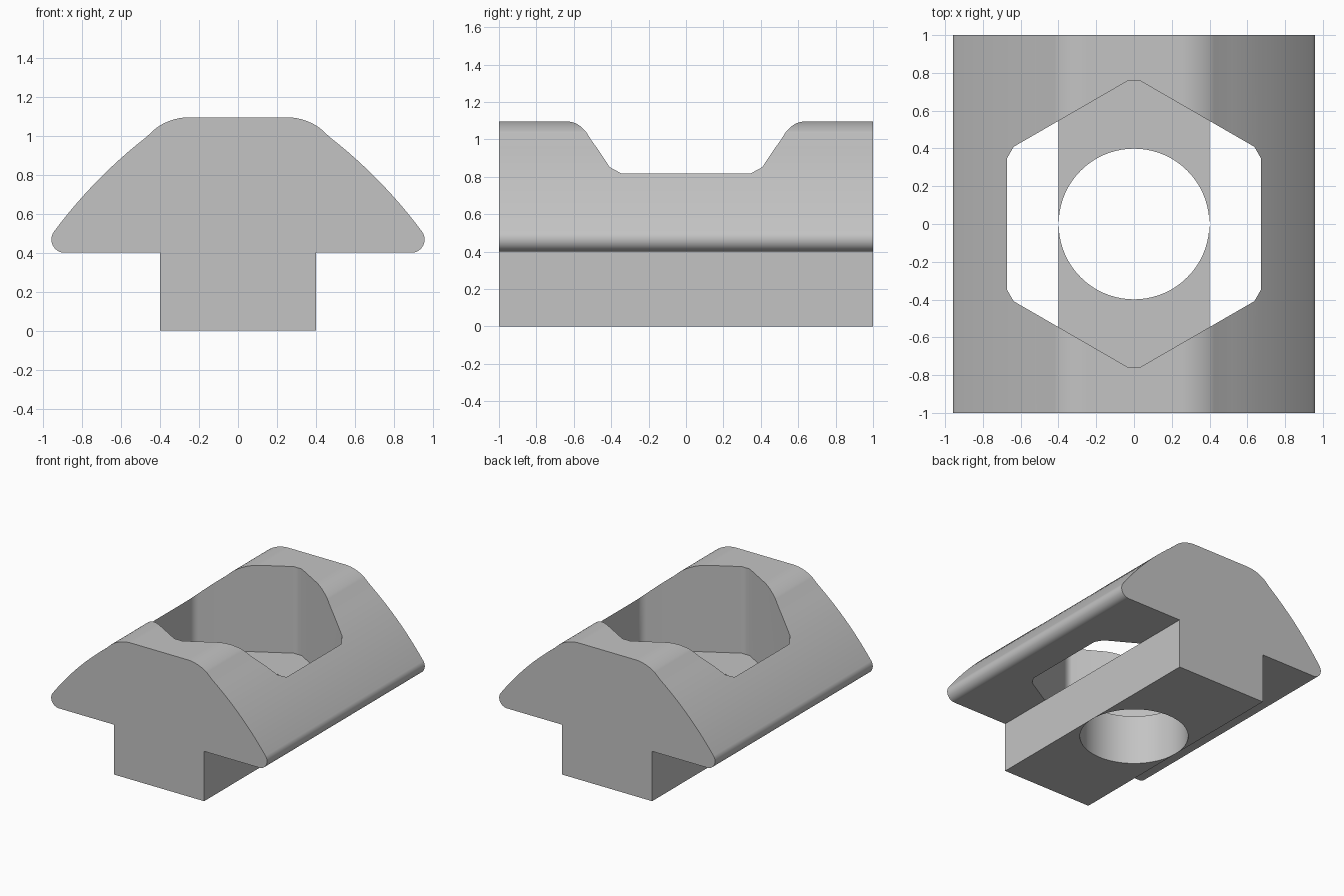
import bpy, bmesh
from math import sin, cos, radians

if "Cube" in bpy.data.objects:
    bpy.data.objects.remove(bpy.data.objects["Cube"], do_unlink=True)

steel = bpy.data.materials.new("plain_grey_metal")
steel.use_nodes = True
GREY = (0.55, 0.55, 0.55, 1)
steel.diffuse_color = GREY
steel.node_tree.nodes["Principled BSDF"].inputs["Base Color"].default_value = GREY


def arc(cx, cy, r, start, end, steps):
    angles = [radians(start + (end - start) * i / steps) for i in range(steps + 1)]
    return [(cx + r * cos(a), cy + r * sin(a)) for a in angles]


def prism(name, points, depth):
    """Extrude a closed outline of 3D points along a vector."""
    bm = bmesh.new()
    face = bm.faces.new([bm.verts.new(p) for p in points])
    new = bmesh.ops.extrude_face_region(bm, geom=[face])["geom"]
    bmesh.ops.translate(bm, vec=depth, verts=[v for v in new if isinstance(v, bmesh.types.BMVert)])
    bmesh.ops.recalc_face_normals(bm, faces=bm.faces)
    mesh = bpy.data.meshes.new(name)
    bm.to_mesh(mesh)
    bm.free()
    mesh.materials.append(steel)
    obj = bpy.data.objects.new(name, mesh)
    bpy.context.collection.objects.link(obj)
    return obj


def cut(obj, cutter):
    mod = obj.modifiers.new(cutter.name, "BOOLEAN")
    mod.operation, mod.solver, mod.object = "DIFFERENCE", "EXACT", cutter
    bpy.ops.object.modifier_apply(modifier=mod.name)
    bpy.data.objects.remove(cutter, do_unlink=True)


# Slot nut body: stem, rounded flange lip, curved shoulder and top fillet
half = [(0.4, 0), (0.4, 0.4)]
half += arc(0.89, 0.468, 0.068, -90, 36.5, 12)
half += arc(-1.065, -0.979, 2.5, 36.5, 53.5, 12)[1:-1]
half += arc(0.25, 0.805, 0.29, 53.5, 90, 10)
outline = half + [(-x, z) for x, z in reversed(half)]
nut = prism("slot_nut_body", [(x, -1, z) for x, z in outline], (0, 2, 0))
bpy.context.view_layer.objects.active = nut
nut.select_set(True)

# Hexagonal pocket with clipped corners, down to the top of the stem
hexagon = []
for k in range(6):
    for turn in (-27.3, 27.3):
        a = radians(60 * k + turn)
        hexagon.append((0.757 * cos(a), 0.757 * sin(a)))
cut(nut, prism("hex_pocket_cutter", [(x, y, 0.4) for x, y in hexagon], (0, 0, 1)))

# Round hole through the stem
circle = arc(0, 0, 0.399, 0, 360, 72)[:-1]
cut(nut, prism("bolt_hole_cutter", [(x, y, -0.2) for x, y in circle], (0, 0, 1)))

# Smooth curved walls, crisp corners
bpy.ops.object.shade_smooth_by_angle(angle=radians(35))
normals = nut.modifiers.new("even_shading", "WEIGHTED_NORMAL")
normals.keep_sharp = True
